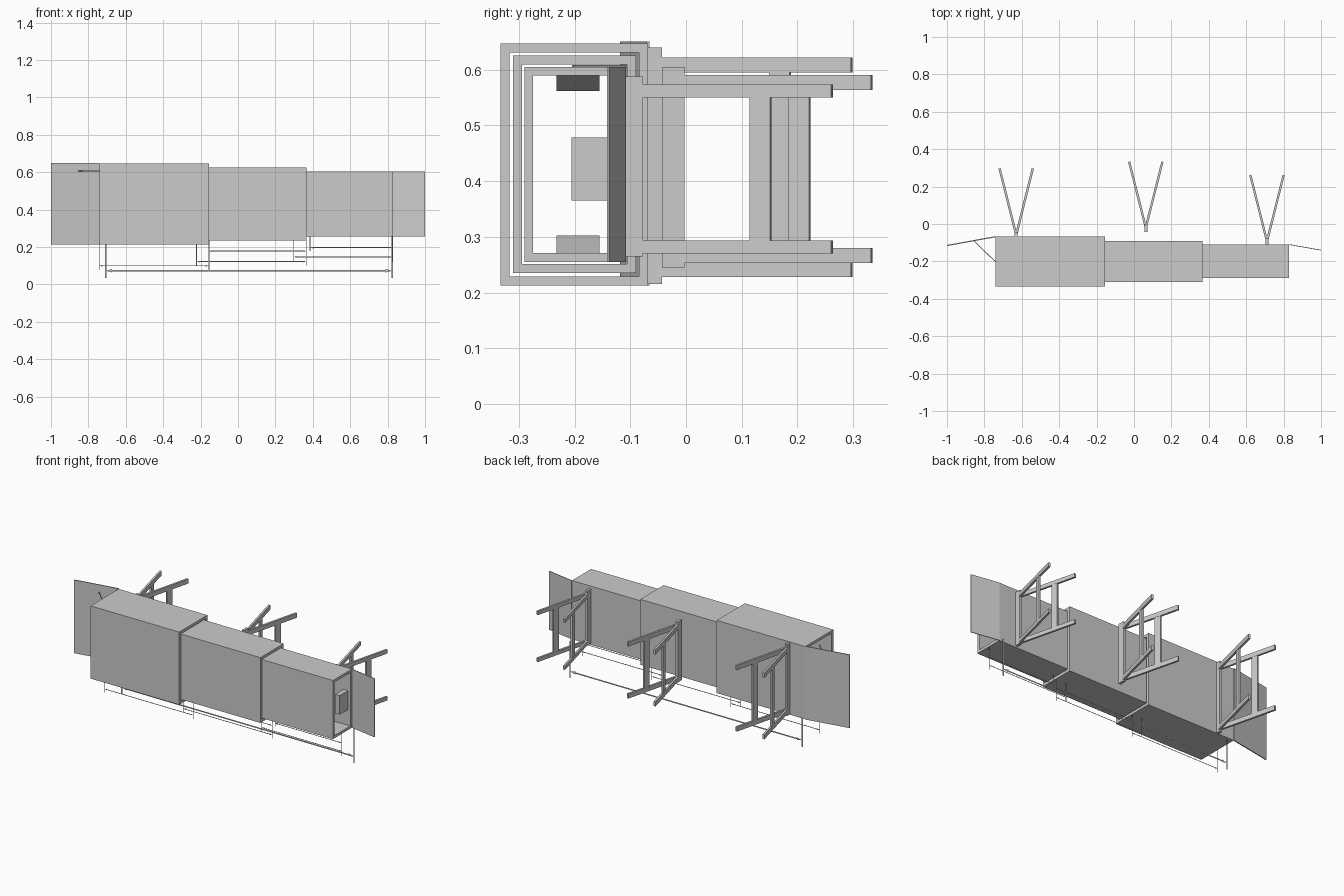
import bpy, bmesh, math
from mathutils import Vector

if "Cube" in bpy.data.objects:
    bpy.data.objects.remove(bpy.data.objects["Cube"])


def make(name, verts, faces):
    me = bpy.data.meshes.new(name)
    me.from_pydata(verts, [], faces)
    bm = bmesh.new()
    bm.from_mesh(me)
    bmesh.ops.recalc_face_normals(bm, faces=bm.faces)
    bm.to_mesh(me)
    bm.free()
    ob = bpy.data.objects.new(name, me)
    bpy.context.collection.objects.link(ob)
    return ob


def prism(name, outline, z0, z1):
    """Extrude a plan outline (x, y) from z0 to z1."""
    n = len(outline)
    verts = [(x, y, z) for z in (z0, z1) for x, y in outline]
    faces = [list(range(n)), list(range(n, 2 * n))]
    faces += [[i, (i + 1) % n, n + (i + 1) % n, n + i] for i in range(n)]
    return make(name, verts, faces)


def box(name, x0, x1, y0, y1, z0, z1):
    return prism(name, [(x0, y0), (x1, y0), (x1, y1), (x0, y1)], z0, z1)


def bar(name, a, b, width, z0, z1):
    """Upright-sided bar between two plan points."""
    a, b = Vector(a), Vector(b)
    d = (b - a).normalized()
    s = Vector((-d.y, d.x)) * width / 2
    return prism(name, [tuple(p) for p in (a + s, a - s, b - s, b + s)], z0, z1)


def tube(name, x0, x1, y0, y1, z0, z1, t):
    """Open-ended rectangular sleeve along x."""
    verts = []
    for x in (x0, x1):
        for k in (0, t):
            verts += [(x, y0 + k, z0 + k), (x, y1 - k, z0 + k),
                      (x, y1 - k, z1 - k), (x, y0 + k, z1 - k)]
    faces = []
    for i in range(4):
        j = (i + 1) % 4
        faces += [[i, j, 8 + j, 8 + i], [4 + i, 4 + j, 12 + j, 12 + i],
                  [i, j, 4 + j, 4 + i], [8 + i, 8 + j, 12 + j, 12 + i]]
    return make(name, verts, faces)


# Three telescoping sleeves
tube("large_sleeve", -0.74, -0.155, -0.333, -0.068, 0.213, 0.647, 0.016)
tube("middle_sleeve", -0.22, 0.365, -0.31, -0.09, 0.235, 0.625, 0.016)
tube("small_sleeve", 0.30, 0.83, -0.29, -0.11, 0.255, 0.605, 0.016)

# End doors and the stay that holds the left one open
bar("left_door", (-0.74, -0.068), (-1.0, -0.115), 0.006, 0.213, 0.65)
bar("right_door", (0.83, -0.11), (1.0, -0.14), 0.004, 0.255, 0.605)
bar("door_stay", (-0.855, -0.09), (-0.74, -0.203), 0.004, 0.603, 0.608)

# Catch block on the back wall, wedges on ceiling and floor
box("catch_block", 0.785, 0.815, -0.205, -0.126, 0.365, 0.478)
for name, z, tip in (("ceiling_wedge", 0.589, 0.562), ("floor_wedge", 0.271, 0.302)):
    v = [(x, y, zz) for y in (-0.232, -0.155)
         for x, zz in ((0.32, z), (0.40, z), (0.32, tip))]
    make(name, v, [[0, 1, 2], [3, 4, 5], [0, 1, 4, 3], [1, 2, 5, 4], [2, 0, 3, 5]])

# V-shaped rear stands: apex x, post y range, post z range,
# tip y, arm z ranges, upright y range
stands = [
    ("large", -0.63, -0.068, -0.043, 0.215, 0.64, 0.297,
     ((0.228, 0.255), (0.595, 0.622)), 0.150, 0.187),
    ("middle", 0.063, -0.043, -0.003, 0.245, 0.605, 0.333,
     ((0.253, 0.28), (0.563, 0.59)), 0.185, 0.222),
    ("small", 0.711, -0.11, -0.077, 0.265, 0.588, 0.262,
     ((0.27, 0.293), (0.55, 0.573)), 0.115, 0.152),
]
for n, cx, py0, py1, pz0, pz1, tip, arms, uy0, uy1 in stands:
    box(n + "_stand_post", cx - 0.008, cx + 0.008, py0, py1, pz0, pz1)
    for side, s in (("left", -1), ("right", 1)):
        def at(y):
            return (cx + s * (0.004 + 0.085 * (y - py1) / (tip - py1)), y)
        for level, (z0, z1) in zip(("lower", "upper"), arms):
            bar(f"{n}_{side}_{level}_arm", at(py1 - 0.01), at(tip), 0.012, z0, z1)
        bar(f"{n}_{side}_upright", at(uy0), at(uy1), 0.01, arms[0][1], arms[1][0])


# Flat measuring lines with arrow tips below the sleeves
def measure(name, x0, x1, z, low, top0, top1, y, w):
    verts, faces = [], []

    def poly(pts):
        faces.append(list(range(len(verts), len(verts) + len(pts))))
        verts.extend((px, y, pz) for px, pz in pts)

    for x, t in ((x0, top0), (x1, top1)):
        poly([(x - w / 2, low), (x + w / 2, low), (x + w / 2, t), (x - w / 2, t)])
    a = w * 2.2
    poly([(x0 + 2 * a, z - w / 2), (x1 - 2 * a, z - w / 2),
          (x1 - 2 * a, z + w / 2), (x0 + 2 * a, z + w / 2)])
    poly([(x0, z), (x0 + 2 * a, z - a / 2), (x0 + 2 * a, z + a / 2)])
    poly([(x1, z), (x1 - 2 * a, z - a / 2), (x1 - 2 * a, z + a / 2)])
    make(name, verts, faces)


measure("overall_measure", -0.708, 0.825, 0.073, 0.033, 0.215, 0.255, -0.085, 0.008)
measure("large_measure", -0.742, -0.155, 0.10, 0.078, 0.215, 0.215, -0.2, 0.004)
measure("middle_measure", -0.222, 0.365, 0.122, 0.10, 0.213, 0.235, -0.2, 0.004)
measure("small_measure", 0.298, 0.825, 0.147, 0.12, 0.24, 0.255, -0.2, 0.004)
measure("middle_exposed_measure", -0.155, 0.365, 0.178, 0.158, 0.235, 0.235, -0.2, 0.004)
measure("small_exposed_measure", 0.385, 0.825, 0.197, 0.178, 0.255, 0.255, -0.2, 0.004)
